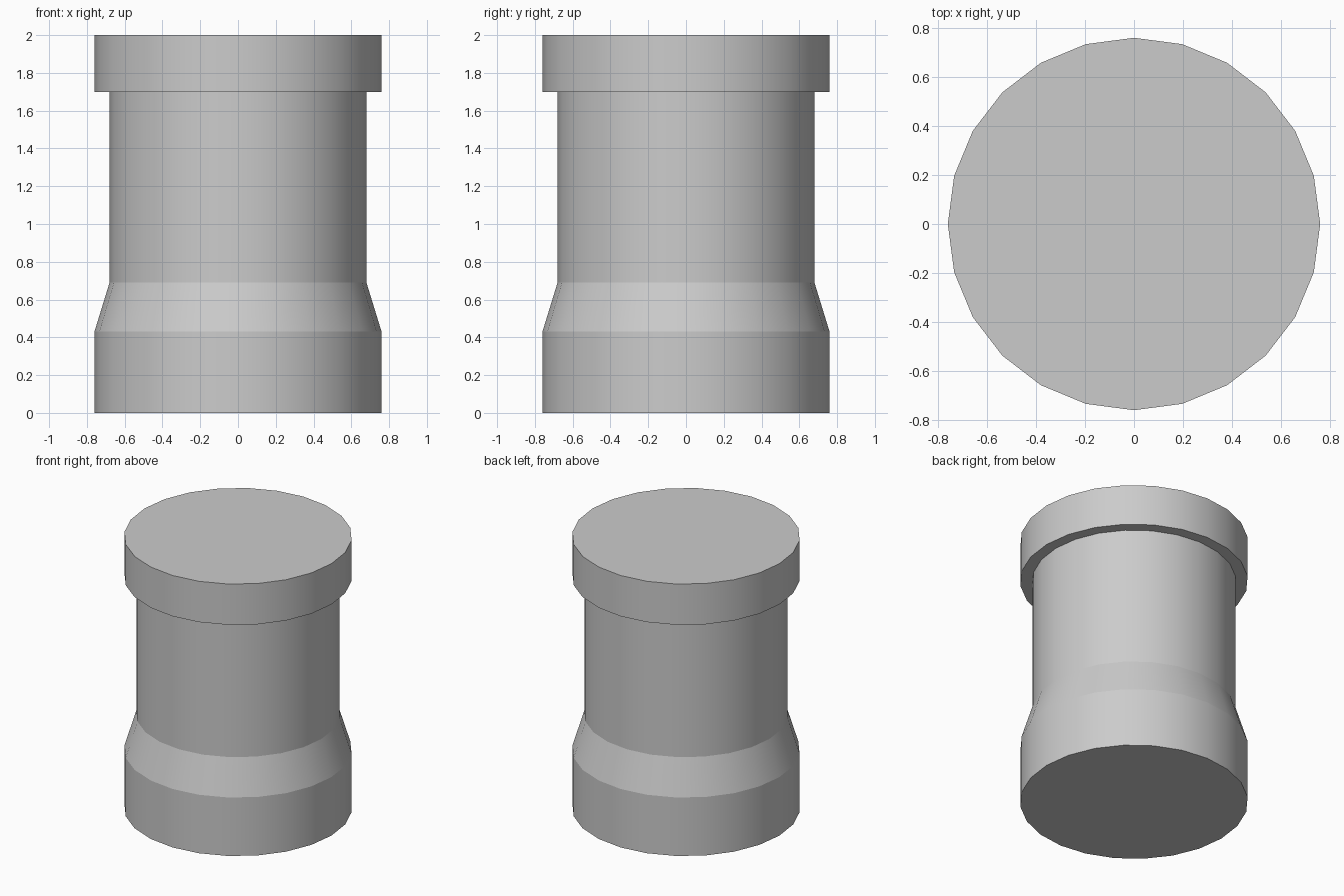
import bpy
import bmesh
import math

if "Cube" in bpy.data.objects:
    bpy.data.objects.remove(bpy.data.objects["Cube"])

SIDES = 24

# Outline of the post as (radius, height), from the foot to the top of the cap
PROFILE = [(0.76, 0.0), (0.76, 0.43), (0.68, 0.69),
           (0.68, 1.70), (0.76, 1.70), (0.76, 2.0)]


def lathe(name, profile, sides):
    """Revolve a profile around z and close both ends with flat caps."""
    bm = bmesh.new()
    rings = []
    for r, z in profile:
        angles = [2 * math.pi * i / sides for i in range(sides)]
        rings.append([bm.verts.new((r * math.cos(a), r * math.sin(a), z))
                      for a in angles])
    for low, high in zip(rings, rings[1:]):
        for i in range(sides):
            j = (i + 1) % sides
            bm.faces.new((low[i], low[j], high[j], high[i]))
    bm.faces.new(rings[0][::-1])
    bm.faces.new(rings[-1])
    mesh = bpy.data.meshes.new(name)
    bm.to_mesh(mesh)
    bm.free()
    obj = bpy.data.objects.new(name, mesh)
    bpy.context.collection.objects.link(obj)
    return obj


# Round post: foot, sloped shoulder, shaft and overhanging cap
post = lathe("round_post", PROFILE, SIDES)

# Smooth around the post, crisp at the shoulder and cap rims
bpy.context.view_layer.objects.active = post
post.select_set(True)
bpy.ops.object.shade_smooth_by_angle(angle=math.radians(16))
